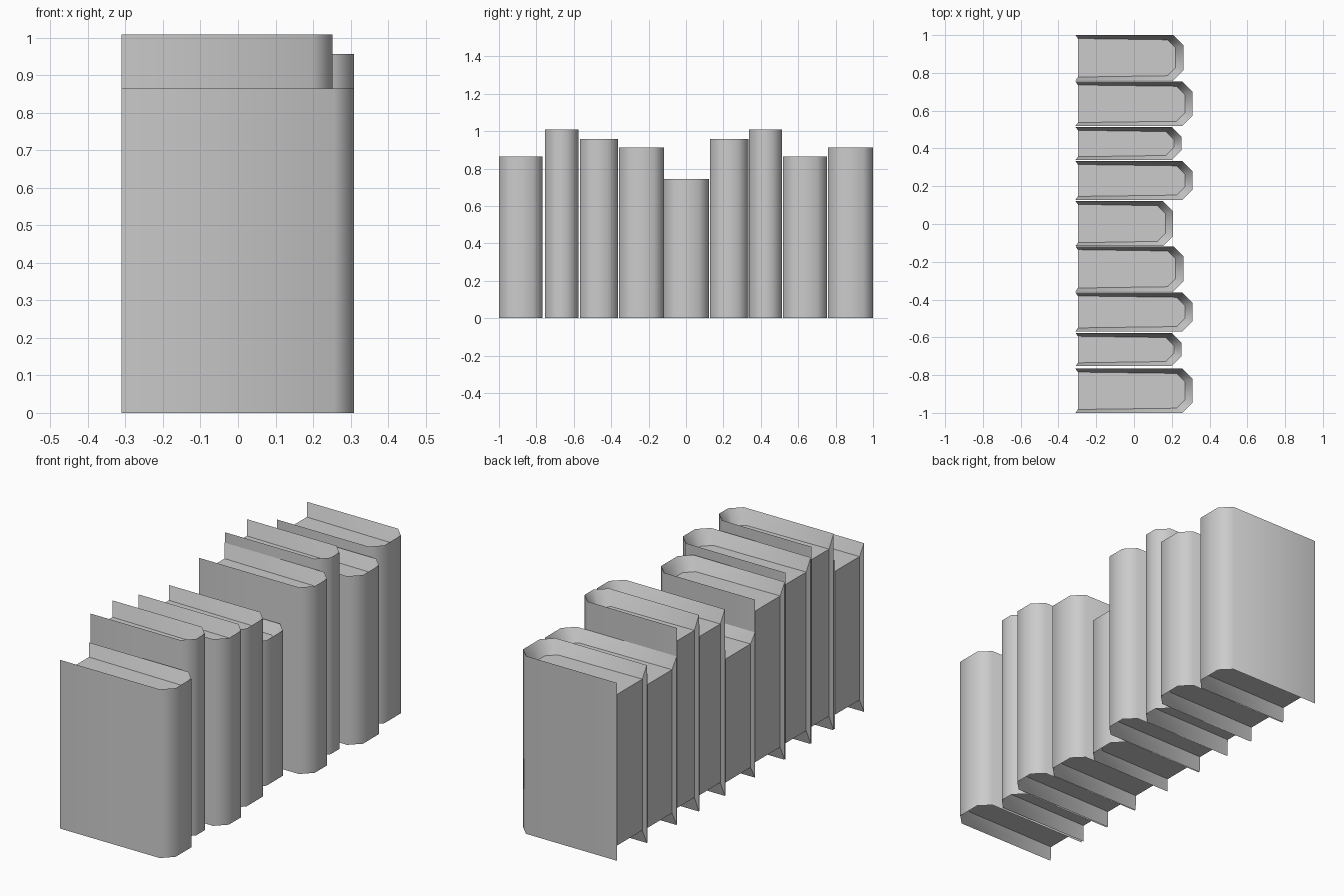
import bpy, bmesh

if "Cube" in bpy.data.objects:
    bpy.data.objects.remove(bpy.data.objects["Cube"])

BACK = -0.31          # x of the open cover edges
KINDS = {             # kind: (spine x, height)
    "wide": (0.309, 0.865), "slim": (0.252, 1.008), "medium": (0.309, 0.957),
    "thick": (0.261, 0.912), "short": (0.206, 0.745)}
ROW = [("wide", -1.0, -0.766), ("slim", -0.753, -0.576), ("medium", -0.568, -0.363),
       ("thick", -0.357, -0.118), ("short", -0.117, 0.122), ("medium", 0.128, 0.333),
       ("slim", 0.338, 0.514), ("wide", 0.519, 0.754), ("thick", 0.760, 1.0)]


def profile(x0, x1, y0, y1, c, taper=0.0):
    """U outline with a chamfered spine at +x."""
    return [(x0, y0 - taper), (x1 - c, y0), (x1, y0 + c),
            (x1, y1 - c), (x1 - c, y1), (x0, y1 + taper)]


def make_book(name, spine, height, y0, y1):
    bm = bmesh.new()
    depth = 0.075 * height
    outer = profile(BACK, spine, y0, y1, 0.053)
    inner = profile(BACK + 0.013, spine - 0.04, y0 + 0.025, y1 - 0.025, 0.043, 0.007)

    def ring(pts, z):
        return [bm.verts.new((x, y, z)) for x, y in pts]

    rings = [ring(inner, depth), ring(outer, 0), ring(outer, height),
             ring(inner, height - depth)]
    # lower lip, cover, upper lip
    for a, b in zip(rings, rings[1:]):
        for i in range(5):
            bm.faces.new((a[i], a[i + 1], b[i + 1], b[i]))
    in_low, out_low, out_top, in_top = rings
    # page block top, bottom and fore-edge, with the fore-edge lips
    bm.faces.new(in_top)
    bm.faces.new(in_low[::-1])
    bm.faces.new((in_low[0], in_top[0], in_top[5], in_low[5]))
    for i in (0, 5):
        bm.faces.new((out_low[i], out_top[i], in_top[i], in_low[i]))
    bmesh.ops.recalc_face_normals(bm, faces=bm.faces)
    # smooth only around the rounded spine
    for f in bm.faces:
        f.smooth = True
    for e in bm.edges:
        e.smooth = False
    for a, b in zip(rings, rings[1:]):
        for i in range(1, 5):
            bm.edges.get((a[i], b[i])).smooth = True
    mesh = bpy.data.meshes.new(name)
    bm.to_mesh(mesh)
    bm.free()
    bpy.context.collection.objects.link(bpy.data.objects.new(name, mesh))


# row of books along y
for n, (kind, y0, y1) in enumerate(ROW, 1):
    make_book(f"{kind}_book_{n}", *KINDS[kind], y0, y1)
